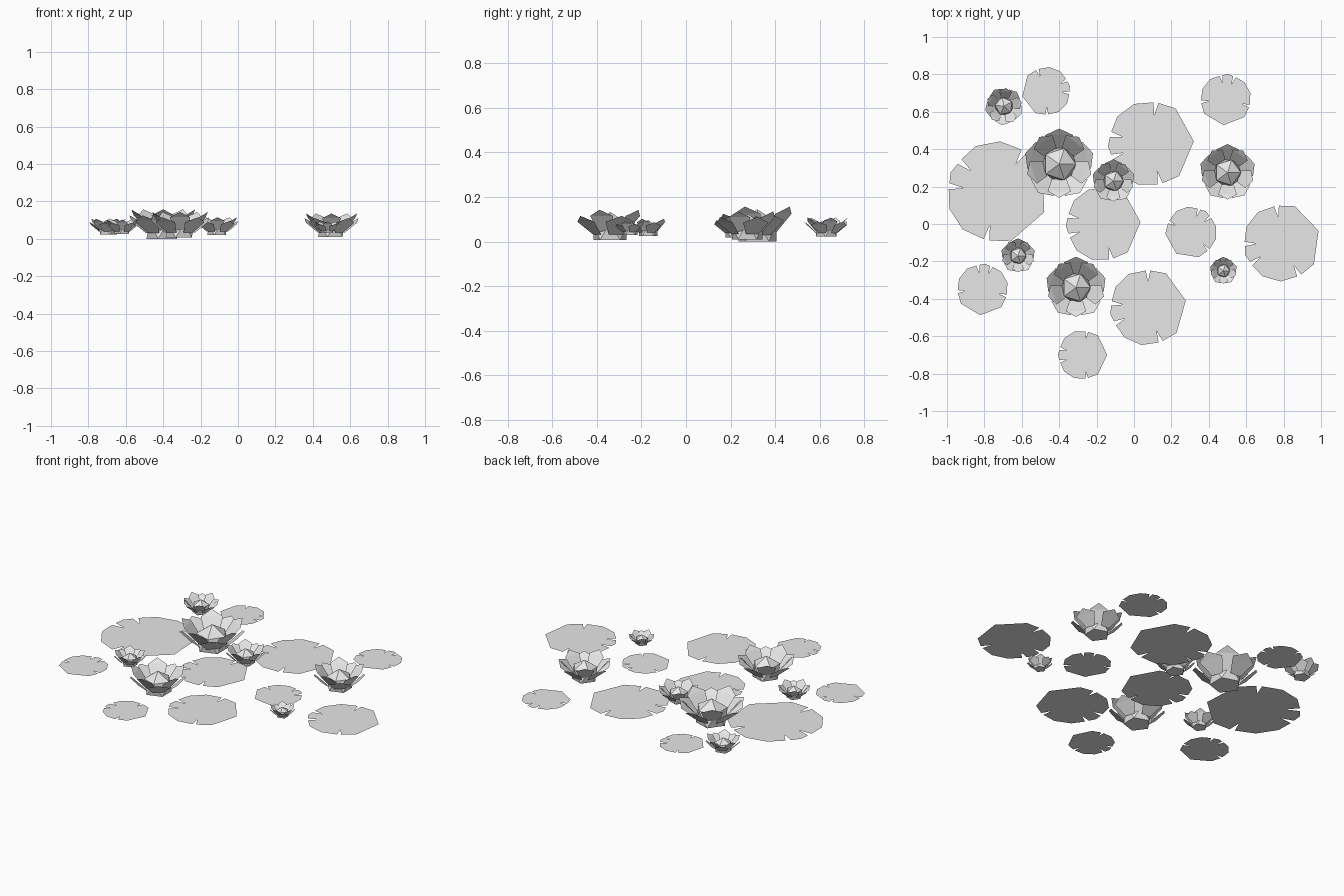
import bpy, bmesh
from math import sin, cos, radians, pi
from mathutils import Vector

cube = bpy.data.objects.get("Cube")
if cube:
    bpy.data.objects.remove(cube, do_unlink=True)

# One plain colour for everything
grey = bpy.data.materials.new("light_grey")
grey.use_nodes = True
COLOUR = (0.8, 0.8, 0.8, 1)
grey.diffuse_color = COLOUR
grey.node_tree.nodes["Principled BSDF"].inputs["Base Color"].default_value = COLOUR


def add_object(name, mesh, location, scale=1.0, turn=0):
    obj = bpy.data.objects.new(name, mesh)
    obj.location = location
    obj.scale = (scale,) * 3
    obj.rotation_euler.z = radians(turn)
    bpy.context.collection.objects.link(obj)
    return obj


def finish(bm, name):
    mesh = bpy.data.meshes.new(name)
    bm.to_mesh(mesh)
    bm.free()
    mesh.materials.append(grey)
    return mesh


# Lily pad: flat polygon with a close pair of notches and two side notches
def pad_mesh(radius, heading):
    half = 3.5
    points = []
    notches = [heading + d for d in (-100, -16, 16, 100)]
    for n in notches:
        points += [(n - half, 0.96), (n, 0.66), (n + half, 0.96)]
    for offset in (-70, -42, 0, 42, 70, 128, 180, 232):
        points.append((heading + offset, 1.0))
    points.sort(key=lambda p: (p[0] - heading + 110) % 360)
    bm = bmesh.new()
    bm.faces.new([bm.verts.new((radius * k * cos(radians(a)),
                                radius * k * sin(radians(a)), 0)) for a, k in points])
    return finish(bm, "lily_pad")


# Petal: narrow root, broad shoulders and a pointed tip, as (radius, height, half width)
def add_petal(bm, angle, root, shoulder, tip):
    out = Vector((cos(angle), sin(angle), 0))
    side = Vector((-sin(angle), cos(angle), 0))

    def vert(p, sign):
        return bm.verts.new(out * p[0] + side * p[2] * sign + Vector((0, 0, p[1])))

    r1, r2 = vert(root, -1), vert(root, 1)
    s1, s2 = vert(shoulder, -1), vert(shoulder, 1)
    end = vert(tip, 0)
    bm.faces.new((r2, r1, s1, s2))
    bm.faces.new((s2, s1, end))


# Flower: faceted ball with a flat foot, wrapped in two rings of five petals
def flower_mesh():
    bm = bmesh.new()
    ball = 0.1
    bmesh.ops.create_icosphere(bm, subdivisions=1, radius=ball)
    lowest = min(bm.verts, key=lambda v: v.co.z)
    bmesh.ops.delete(bm, geom=[lowest], context='VERTS')
    bmesh.ops.holes_fill(bm, edges=[e for e in bm.edges if e.is_boundary])
    foot = min(v.co.z for v in bm.verts)
    bmesh.ops.translate(bm, verts=bm.verts, vec=(0, 0, -foot))
    for i in range(5):
        a = pi / 2 + i * 2 * pi / 5
        add_petal(bm, a, (0.085, 0.03, 0.035), (0.155, 0.095, 0.075), (0.19, 0.125, 0))
        add_petal(bm, a + pi / 5, (0.08, 0.045, 0.04), (0.145, 0.125, 0.062), (0.18, 0.157, 0))
    return finish(bm, "flower")


PAD_HEIGHT = 0.034
pads = [(-0.73, 0.17, 0.272, 157), (0.09, 0.43, 0.23, 183), (-0.165, 0.0, 0.2, 183),
        (0.79, -0.1, 0.207, 198), (0.075, -0.445, 0.205, 190), (0.49, 0.665, 0.137, 85),
        (-0.47, 0.71, 0.13, 12), (-0.275, -0.7, 0.132, 180), (-0.81, -0.35, 0.138, 85),
        (0.305, -0.045, 0.138, 55)]
for x, y, radius, heading in pads:
    add_object("lily_pad", pad_mesh(radius, heading), (x, y, PAD_HEIGHT))

# Smaller flowers float a little higher: x, y, size, turn
bloom = flower_mesh()
flowers = [(-0.4, 0.32, 1.0, 0), (-0.31, -0.34, 0.87, 0), (0.5, 0.275, 0.8, 0),
           (-0.11, 0.23, 0.61, 0), (-0.695, 0.63, 0.54, 30), (-0.62, -0.17, 0.49, 0),
           (0.478, -0.25, 0.39, 0)]
for x, y, size, turn in flowers:
    add_object("flower", bloom, (x, y, 0.05 * (1 - size)), size, turn)
